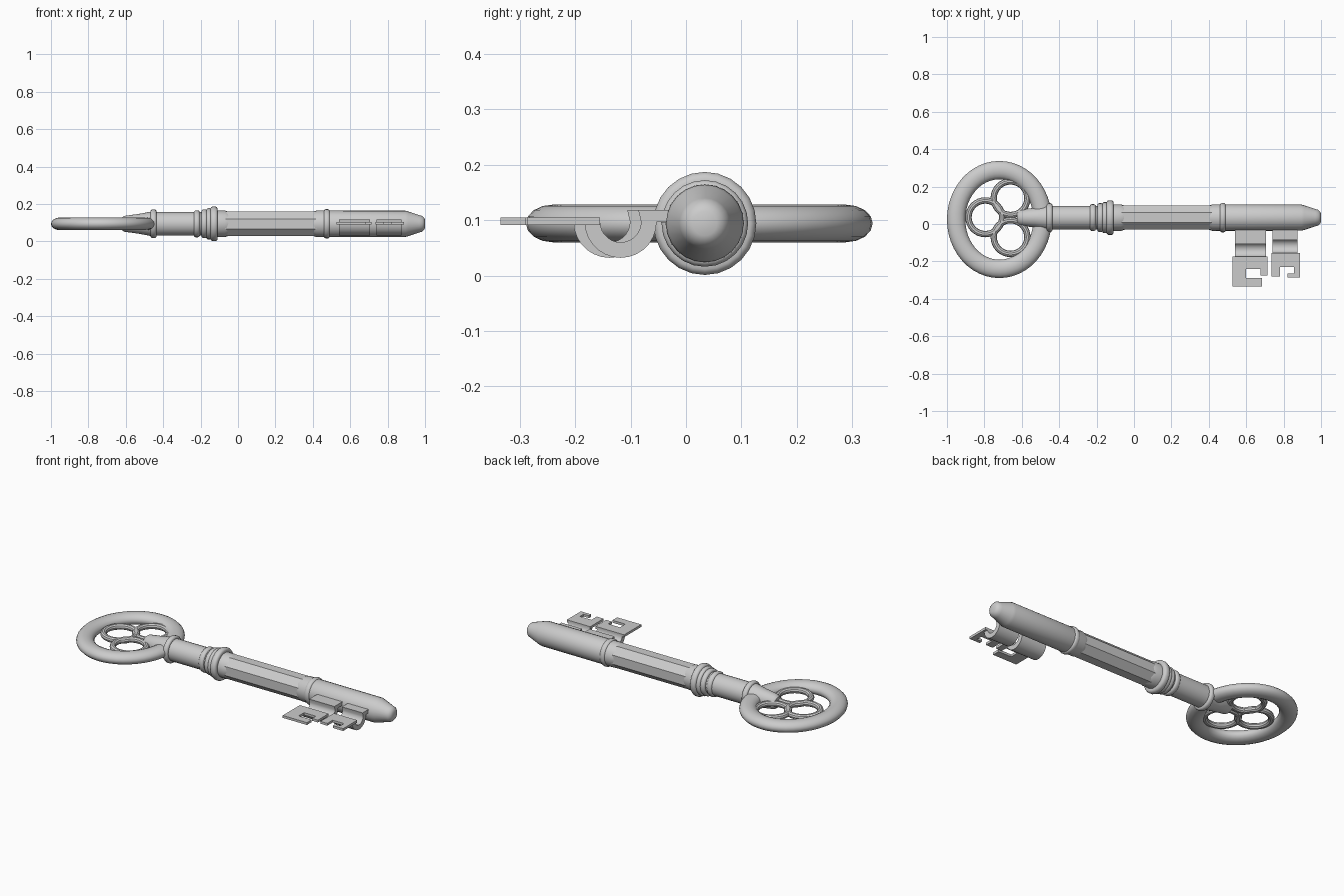
import bpy, bmesh
from math import sin, cos, pi
from mathutils import Vector

if "Cube" in bpy.data.objects:
    bpy.data.objects.remove(bpy.data.objects["Cube"])

AY, AZ = 0.034, 0.094   # shaft axis


def finish(name, bm, smooth=True):
    bmesh.ops.recalc_face_normals(bm, faces=bm.faces)
    me = bpy.data.meshes.new(name)
    bm.to_mesh(me)
    bm.free()
    ob = bpy.data.objects.new(name, me)
    bpy.context.collection.objects.link(ob)
    if smooth:
        bpy.ops.object.select_all(action='DESELECT')
        ob.select_set(True)
        bpy.context.view_layer.objects.active = ob
        bpy.ops.object.shade_smooth_by_angle(angle=0.6)
    return ob


def lathe(name, profile, sides=24, turn=0.0):
    """Revolve (x, radius) points around the shaft axis, capped at both ends."""
    bm = bmesh.new()
    rows = [[bm.verts.new((x, AY + r * cos(turn + 2 * pi * i / sides),
                           AZ + r * sin(turn + 2 * pi * i / sides)))
             for i in range(sides)] for x, r in profile]
    for a, b in zip(rows, rows[1:]):
        for i in range(sides):
            j = (i + 1) % sides
            bm.faces.new((a[i], a[j], b[j], b[i]))
    bm.faces.new(rows[0])
    bm.faces.new(rows[-1])
    return finish(name, bm)


def collar(name, x, half, r):
    return lathe(name, [(x - half, r * .8)] +
                 [(x + half * sin(t), r - half * .7 * (1 - cos(t)))
                  for t in (-1.4, -.9, -.4, .4, .9, 1.4)] + [(x + half, r * .8)])


def oval_ring(name, cx, cy, rx, ry, tube, tube_z, n=48, m=16):
    bm = bmesh.new()
    rows = []
    for i in range(n):
        a = 2 * pi * i / n
        rows.append([bm.verts.new((cx + (rx + tube * cos(b)) * cos(a),
                                   cy + (ry + tube * cos(b)) * sin(a),
                                   AZ + tube_z * sin(b)))
                     for b in (2 * pi * j / m for j in range(m))])
    for i in range(n):
        p, q = rows[i], rows[(i + 1) % n]
        for j in range(m):
            k = (j + 1) % m
            bm.faces.new((p[j], q[j], q[k], p[k]))
    return finish(name, bm)


def extrude(name, pts, offset):
    bm = bmesh.new()
    f = bm.faces.new([bm.verts.new(p) for p in pts])
    g = bmesh.ops.extrude_face_region(bm, geom=[f], use_keep_orig=True)
    vs = [v for v in g['geom'] if isinstance(v, bmesh.types.BMVert)]
    bmesh.ops.translate(bm, verts=vs, vec=Vector(offset))
    return finish(name, bm)


# Handle: oval ring with three small rings inside
oval_ring("handle_ring", -0.72, 0.024, 0.231, 0.264, 0.049, 0.034)
for i, (x, y) in enumerate([(-0.795, 0.036), (-0.66, 0.138), (-0.66, -0.07)]):
    oval_ring("trefoil_ring_%d" % (i + 1), x, y, 0.09, 0.09, 0.017, 0.017, 32, 10)

# Shaft: neck, rear rod, octagonal middle, front rod and tip
lathe("neck", [(-0.625, 0.03), (-0.61, 0.042), (-0.53, 0.053), (-0.45, 0.068)])
lathe("rear_rod", [(-0.46, 0.063), (-0.13, 0.063)])
lathe("middle_rear", [(-0.13, 0.071), (-0.07, 0.071), (-0.05, 0.064)])
lathe("faceted_middle", [(-0.08, 0.07), (0.43, 0.07)], 8, pi / 8)
lathe("front_rod", [(0.40, 0.064), (0.42, 0.071), (0.895, 0.070), (0.91, 0.066),
                    (0.97, 0.046), (0.985, 0.042), (0.995, 0.032), (1.0, 0.022)])

# Decorative collars
for i, (x, h, r) in enumerate([(-0.452, 0.016, 0.078), (-0.22, 0.016, 0.073),
                               (-0.18, 0.016, 0.078), (-0.155, 0.014, 0.084),
                               (-0.128, 0.019, 0.094), (0.475, 0.016, 0.079)]):
    collar("collar_%d" % (i + 1), x, h, r)


# Bits: hooked necks carrying thin notched plates
def bit_neck(name, c, x0, x1):
    zc, ro, ri = 0.097, 0.065, 0.037
    angs = [-pi * i / 14 for i in range(15)]
    pts = [(AY - 0.04, 0.118), (c + ri - 0.005, 0.118)]
    pts += [(c + ri * cos(a), zc + ri * sin(a)) for a in angs]
    pts += [(c - ri, 0.105), (c - ro, 0.105)]
    pts += [(c + ro * cos(a), zc + ro * sin(a)) for a in reversed(angs)]
    pts += [(AY - 0.04, 0.095)]
    extrude(name, [(x0, y, z) for y, z in pts], (x1 - x0, 0, 0))


def bit_plate(name, pts):
    extrude(name, [(x, y, 0.091) for x, y in pts], (0, 0, 0.014))


bit_neck("rear_bit_neck", -0.138, 0.54, 0.705)
bit_neck("front_bit_neck", -0.118, 0.74, 0.875)
bit_plate("rear_bit_plate", [
    (0.527, -0.175), (0.527, -0.335), (0.685, -0.335), (0.685, -0.29),
    (0.60, -0.29), (0.60, -0.24), (0.677, -0.24), (0.677, -0.275),
    (0.715, -0.275), (0.715, -0.175)])
bit_plate("front_bit_plate", [
    (0.735, -0.155), (0.735, -0.28), (0.78, -0.28), (0.78, -0.23),
    (0.855, -0.23), (0.855, -0.265), (0.82, -0.265), (0.82, -0.286),
    (0.888, -0.286), (0.888, -0.155)])
